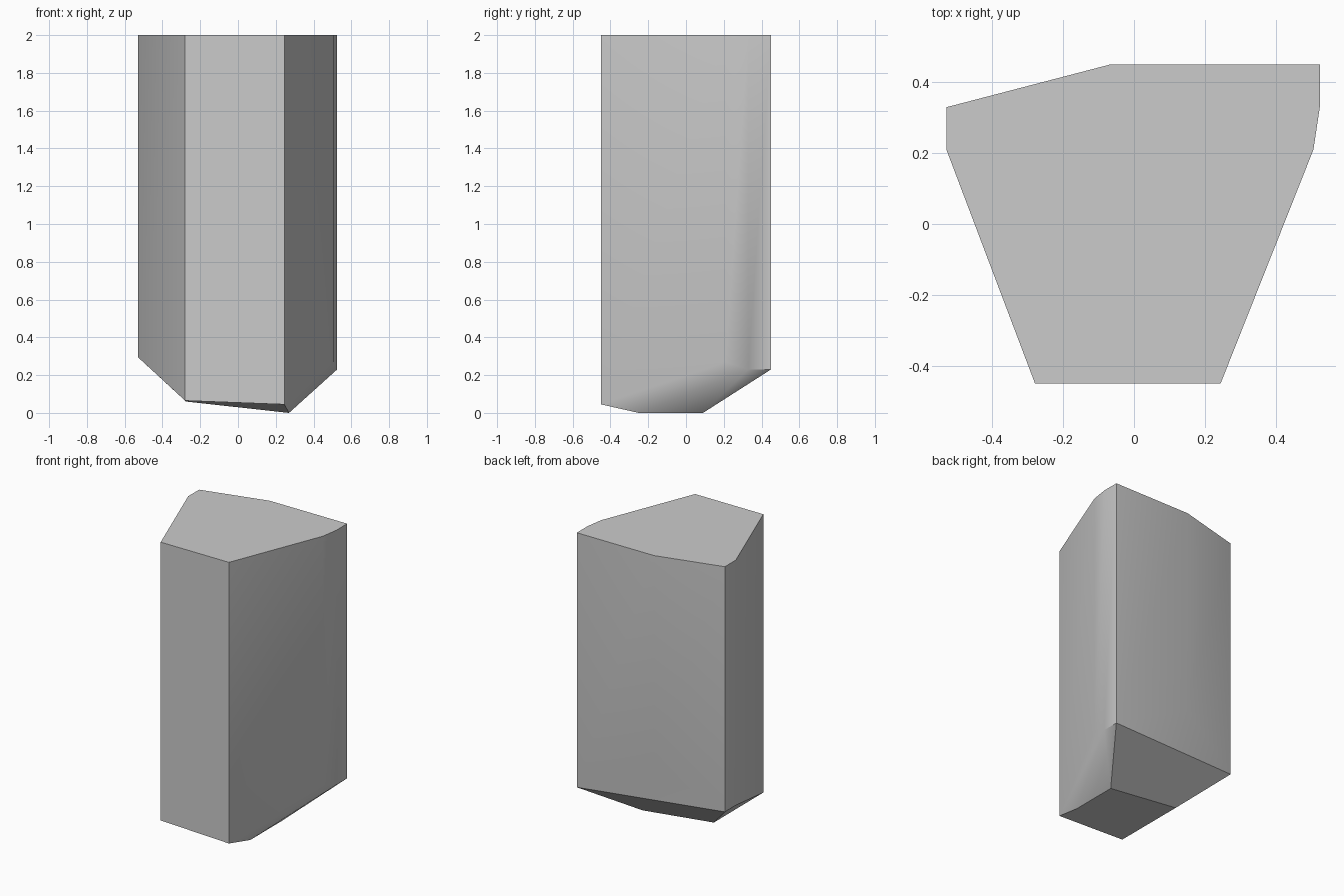
import bpy, bmesh, math

cube = bpy.data.objects.get("Cube")
if cube:
    bpy.data.objects.remove(cube, do_unlink=True)

TOP = 2.0
# Outline corners: x, y, and the height where each side edge ends
OUTLINE = {
    "front_right": (-0.28, -0.45, 0.065),
    "front_left": (0.245, -0.45, 0.045),
    "left_bend": (0.507, 0.21, 0.27),
    "left_rear": (0.525, 0.33, 0.23),
    "back_left": (0.525, 0.45, 0.23),
    "back_bend": (-0.07, 0.45, 0.55),
    "back_right": (-0.53, 0.33, 0.295),
    "right_bend": (-0.53, 0.21, 0.295),
}
# Corners of the chipped underside
UNDERSIDE = {
    "keel_front": (0.27, -0.25, 0),
    "keel_back": (0.27, 0.09, 0),
    "keel_right": (-0.275, 0.087, 0.06),
}
FACETS = [
    ("front_right", "keel_right", "keel_back", "keel_front", "front_left"),
    ("keel_right", "back_right", "back_left", "keel_back"),
    ("back_right", "back_bend", "back_left"),
    ("front_right", "right_bend", "back_right", "keel_right"),
    ("keel_front", "keel_back", "left_rear"),
    ("keel_back", "back_left", "left_rear"),
    ("front_left", "keel_front", "left_rear"),
    ("front_left", "left_rear", "left_bend"),
]

bm = bmesh.new()
low = {n: bm.verts.new(p) for n, p in {**OUTLINE, **UNDERSIDE}.items()}
high = {n: bm.verts.new((x, y, TOP)) for n, (x, y, z) in OUTLINE.items()}

# Flat cap and upright sides
bm.faces.new(list(high.values()))
names = list(OUTLINE)
for a, b in zip(names, names[1:] + names[:1]):
    bm.faces.new((low[a], low[b], high[b], high[a]))

# Chipped underside
for facet in FACETS:
    bm.faces.new([low[n] for n in facet])
bmesh.ops.recalc_face_normals(bm, faces=bm.faces)

mesh = bpy.data.meshes.new("stone_shard")
bm.to_mesh(mesh)
bm.free()
shard = bpy.data.objects.new("stone_shard", mesh)
bpy.context.collection.objects.link(shard)

# Plain grey stone
grey = bpy.data.materials.new("stone_grey")
grey.use_nodes = True
colour = (0.6, 0.6, 0.6, 1)
grey.diffuse_color = colour
grey.node_tree.nodes["Principled BSDF"].inputs["Base Color"].default_value = colour
mesh.materials.append(grey)

bpy.ops.object.select_all(action="DESELECT")
shard.select_set(True)
bpy.context.view_layer.objects.active = shard
bpy.ops.object.shade_smooth_by_angle(angle=math.radians(30))
